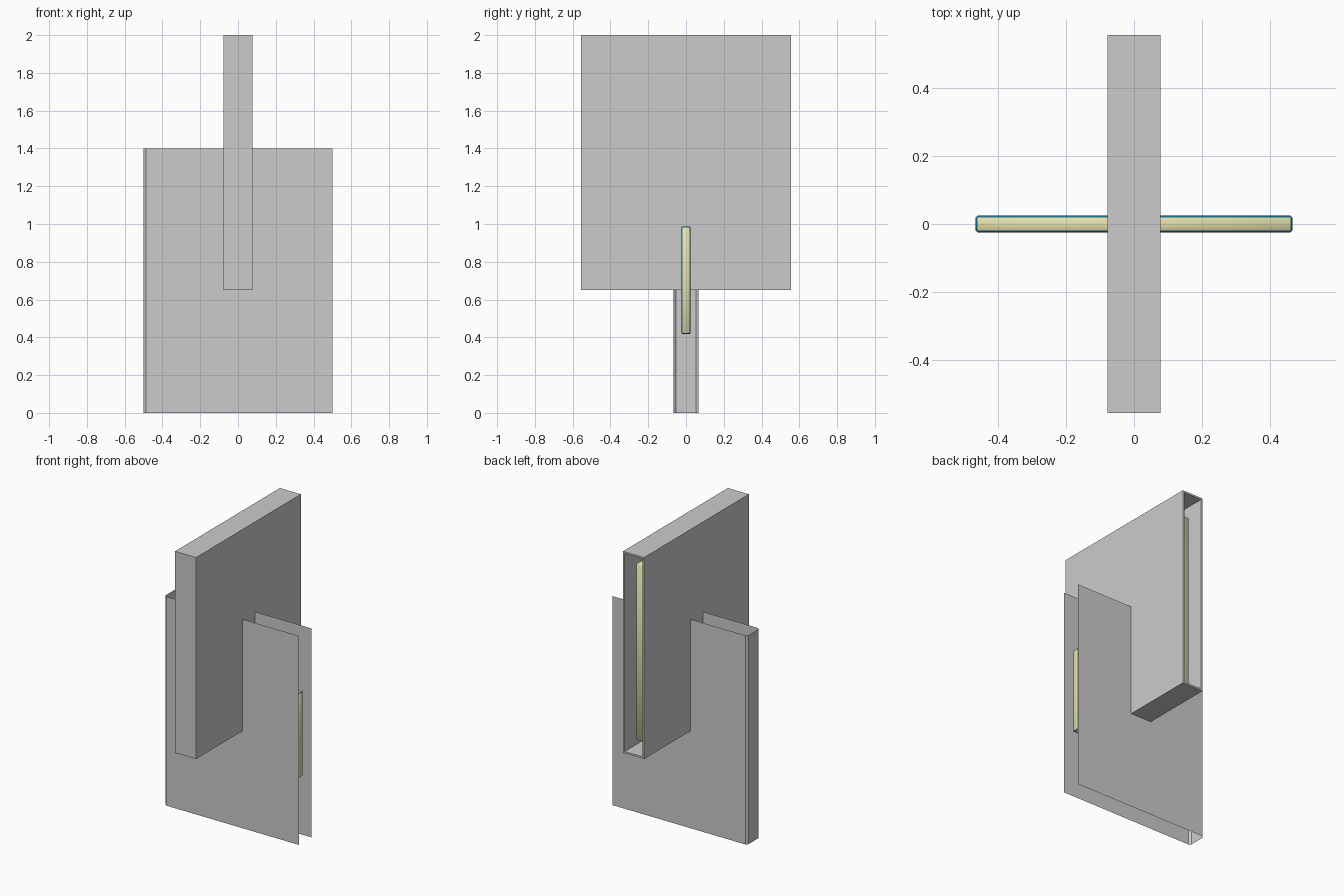
import bpy, bmesh
from mathutils import Matrix

if "Cube" in bpy.data.objects:
    bpy.data.objects.remove(bpy.data.objects["Cube"])


def material(name, rgb):
    m = bpy.data.materials.new(name)
    m.diffuse_color = (*rgb, 1)
    m.use_nodes = True
    m.node_tree.nodes["Principled BSDF"].inputs["Base Color"].default_value = m.diffuse_color
    return m


yellow = material("pale_yellow", (0.80, 0.76, 0.42))
blue = material("deep_blue", (0.01, 0.16, 0.27))


def finish(bm, name, mats=()):
    mesh = bpy.data.meshes.new(name)
    bm.to_mesh(mesh)
    bm.free()
    ob = bpy.data.objects.new(name, mesh)
    bpy.context.collection.objects.link(ob)
    for m in mats:
        mesh.materials.append(m)
    return ob


def box(size, center):
    bm = bmesh.new()
    bmesh.ops.create_cube(bm, size=1, matrix=Matrix.Translation(center) @ Matrix.Diagonal((*size, 1)))
    bm.normal_update()
    return bm


def slab(name, size, center, thin_axis, bevel, mats):
    """Rounded slab: narrow edge strips use mats[0], broad faces and rims mats[1]."""
    bm = box(size, center)
    for f in bm.faces:
        f.material_index = 1 if abs(f.normal[thin_axis]) > 0.9 else 0
    bmesh.ops.bevel(bm, geom=bm.edges[:], offset=bevel, segments=1,
                    affect='EDGES', material=1)
    for f in bm.faces:
        f.smooth = True
    return finish(bm, name, mats)


# Lower sleeve: thin sheet folded round the left end, open right, top and bottom
fold = [(0.5, -0.066), (-0.488, -0.066), (-0.5, -0.052),
        (-0.5, 0.052), (-0.488, 0.066), (0.5, 0.066)]
bm = bmesh.new()
low = [bm.verts.new((x, y, 0)) for x, y in fold]
high = [bm.verts.new((x, y, 1.4)) for x, y in fold]
for i in range(len(fold) - 1):
    bm.faces.new((low[i], high[i], high[i + 1], low[i + 1]))
finish(bm, "lower_sleeve")

# Upper case: walled box open at the back
bm = box((0.156, 1.11, 1.35), (0, 0, 1.325))
back = [f for f in bm.faces if f.normal.y > 0.9]
bmesh.ops.delete(bm, geom=back, context='FACES_ONLY')
case = finish(bm, "upper_case")
wall = case.modifiers.new("wall", 'SOLIDIFY')
wall.thickness = 0.012
wall.offset = -1
wall.use_even_offset = True

# Slabs held inside the sleeve and the case
slab("lower_insert", (0.93, 0.05, 0.57), (0, 0, 0.703), 1, 0.006, (yellow, blue))
slab("upper_insert", (0.09, 0.93, 1.18), (0, 0, 1.30), 0, 0.003, (yellow, yellow))
